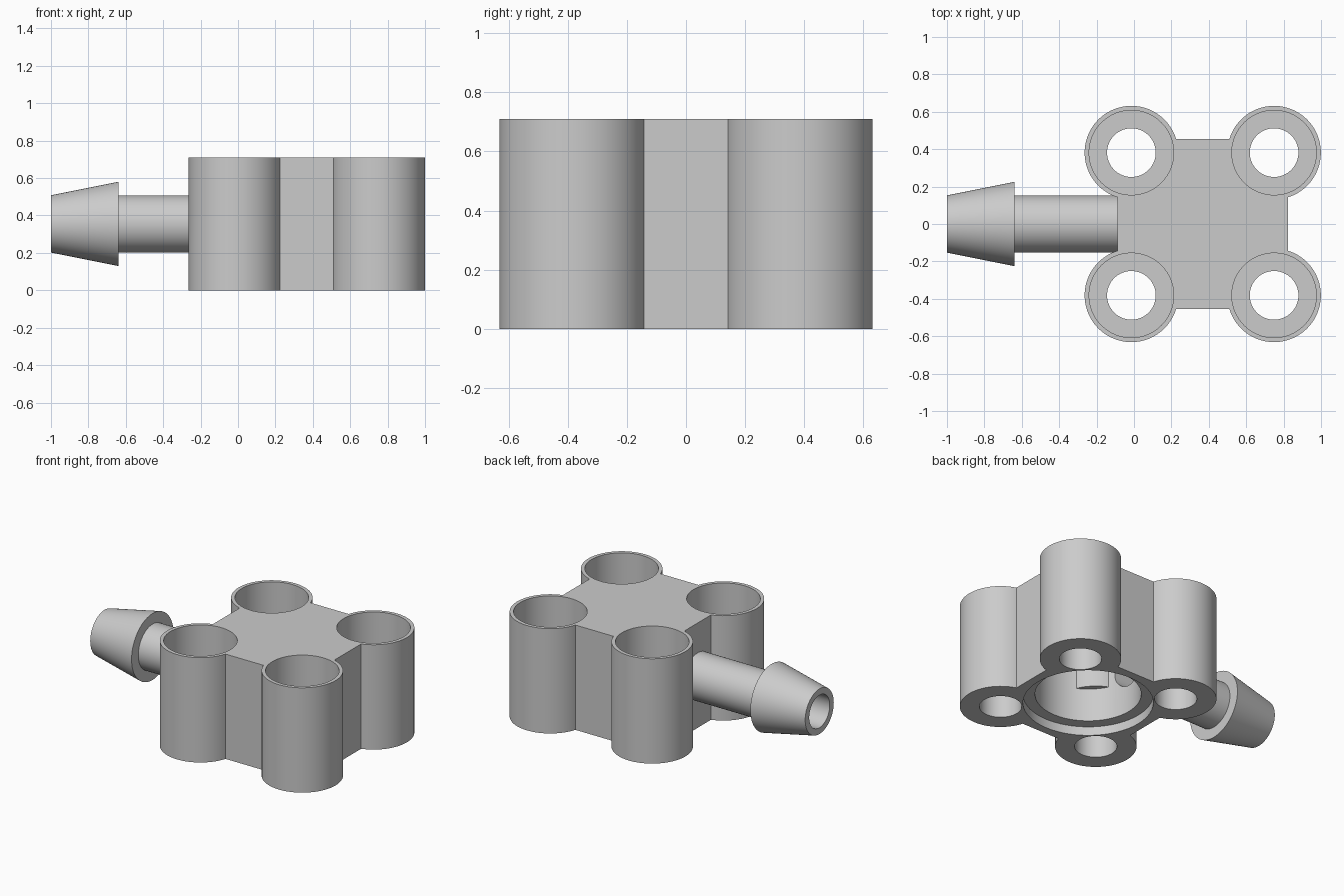
import bpy, bmesh, math
from mathutils import Matrix

cube = bpy.data.objects.get("Cube")
if cube:
    bpy.data.objects.remove(cube, do_unlink=True)

# Main dimensions
CX, SPREAD, HEIGHT = 0.3675, 0.3815, 0.71
BOSS_R, BORE_Z = 0.25, 0.355
CORNERS = [(CX + sx * SPREAD, sy * SPREAD) for sx in (-1, 1) for sy in (-1, 1)]

grey = bpy.data.materials.new("plain grey")
grey.use_nodes = True
grey.diffuse_color = (0.6, 0.6, 0.6, 1)
grey.node_tree.nodes["Principled BSDF"].inputs["Base Color"].default_value = (0.6, 0.6, 0.6, 1)


def make(name, bm):
    bmesh.ops.recalc_face_normals(bm, faces=bm.faces)
    mesh = bpy.data.meshes.new(name)
    bm.to_mesh(mesh)
    bm.free()
    mesh.materials.append(grey)
    obj = bpy.data.objects.new(name, mesh)
    bpy.context.collection.objects.link(obj)
    return obj


def cylinder(name, x, y, z0, z1, r):
    bm = bmesh.new()
    bmesh.ops.create_cone(bm, cap_ends=True, segments=96, radius1=r, radius2=r,
                          depth=z1 - z0,
                          matrix=Matrix.Translation((x, y, (z0 + z1) / 2)))
    return make(name, bm)


def select(obj):
    bpy.ops.object.select_all(action='DESELECT')
    obj.select_set(True)
    bpy.context.view_layer.objects.active = obj


def combine(obj, tool, operation):
    select(obj)
    mod = obj.modifiers.new("combine", 'BOOLEAN')
    mod.object, mod.operation, mod.solver = tool, operation, 'EXACT'
    bpy.ops.object.modifier_apply(modifier=mod.name)
    bpy.data.objects.remove(tool, do_unlink=True)


def smooth(obj):
    select(obj)
    bpy.ops.object.shade_smooth_by_angle(angle=math.radians(20))


# Square block with four corner bosses
bm = bmesh.new()
bmesh.ops.create_cube(bm, size=1, matrix=Matrix.Translation((CX, 0, HEIGHT / 2))
                      @ Matrix.Diagonal((0.91, 0.91, HEIGHT, 1)))
housing = make("housing", bm)
for x, y in CORNERS:
    combine(housing, cylinder("boss", x, y, 0, HEIGHT, BOSS_R), 'UNION')

# Stepped cavity underneath, leaving the upper boss walls standing in it
cavity = cylinder("cavity_cutter", CX, 0, -0.1, 0.61, 0.326)
for x, y in CORNERS:
    combine(cavity, cylinder("sleeve", x, y, 0.285, 1, BOSS_R), 'DIFFERENCE')
combine(housing, cavity, 'DIFFERENCE')
combine(housing, cylinder("recess_cutter", CX, 0, -0.1, 0.06, 0.4), 'DIFFERENCE')

# Wide pocket from above and narrow through hole in every boss
for x, y in CORNERS:
    combine(housing, cylinder("pocket_cutter", x, y, 0.31, 1, 0.226), 'DIFFERENCE')
    combine(housing, cylinder("hole_cutter", x, y, -0.1, 0.5, 0.13), 'DIFFERENCE')

# Side port from the hose barb into the cavity
port = cylinder("port_cutter", 0, 0, -0.3, 0.2, 0.11)
port.data.transform(Matrix.Translation((0, 0, BORE_Z)) @ Matrix.Rotation(math.pi / 2, 4, 'Y'))
combine(housing, port, 'DIFFERENCE')
smooth(housing)

# Hollow hose barb turned around the x axis
profile = [(-0.08, 0.11), (-1, 0.11), (-1, 0.153), (-0.64, 0.225), (-0.64, 0.153), (-0.08, 0.153)]
bm = bmesh.new()
verts = [bm.verts.new((x, 0, r)) for x, r in profile]
edges = [bm.edges.new((v, verts[i - 1])) for i, v in enumerate(verts)]
bmesh.ops.spin(bm, geom=verts + edges, cent=(0, 0, 0), axis=(1, 0, 0),
               angle=math.tau, steps=96, use_merge=True)
bmesh.ops.remove_doubles(bm, verts=bm.verts, dist=0.0001)
bmesh.ops.translate(bm, verts=bm.verts, vec=(0, 0, BORE_Z))
smooth(make("hose_barb", bm))
